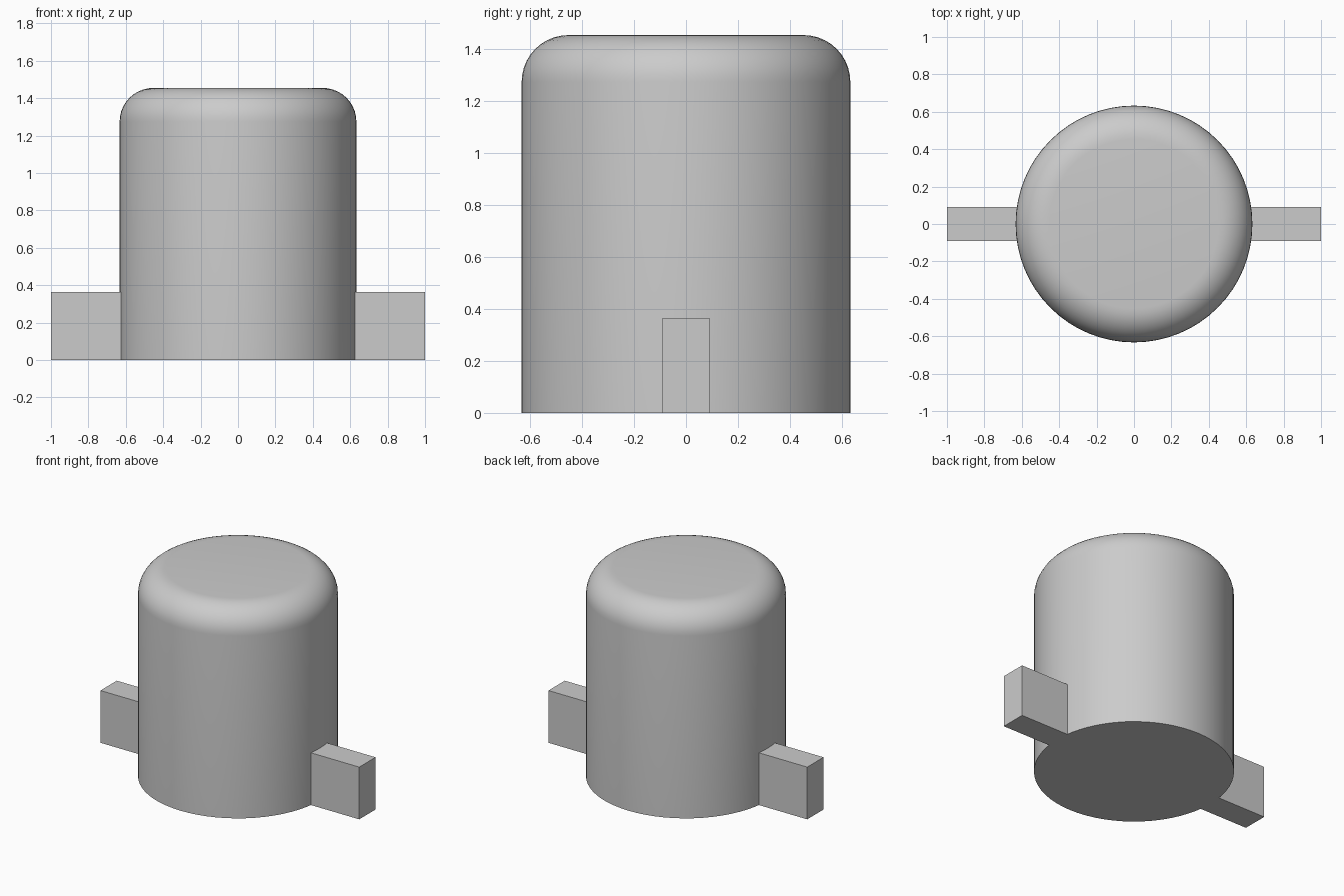
import bpy
import bmesh
import math

cube = bpy.data.objects.get("Cube")
if cube:
    bpy.data.objects.remove(cube, do_unlink=True)

RADIUS, HEIGHT, FILLET = 0.633, 1.455, 0.18
TAB_HALF_WIDTH, TAB_HEIGHT = 0.09, 0.365

# Single plain grey
grey = bpy.data.materials.new("plain_grey")
grey.use_nodes = True
colour = (0.6, 0.6, 0.6, 1)
grey.diffuse_color = colour
grey.node_tree.nodes["Principled BSDF"].inputs["Base Color"].default_value = colour


def add_object(name, bm):
    mesh = bpy.data.meshes.new(name)
    bm.to_mesh(mesh)
    bm.free()
    mesh.materials.append(grey)
    obj = bpy.data.objects.new(name, mesh)
    bpy.context.collection.objects.link(obj)
    return obj


# Round body with a filleted top rim and a flat base
bm = bmesh.new()
bmesh.ops.create_cone(bm, cap_ends=True, segments=64, radius1=RADIUS,
                      radius2=RADIUS, depth=HEIGHT)
bmesh.ops.translate(bm, verts=bm.verts, vec=(0, 0, HEIGHT / 2))
rim = [e for e in bm.edges if all(v.co.z > HEIGHT - 0.01 for v in e.verts)]
bmesh.ops.bevel(bm, geom=rim, offset=FILLET, segments=10, profile=0.5,
                affect='EDGES')
body = add_object("body", bm)
bpy.ops.object.select_all(action='DESELECT')
body.select_set(True)
bpy.context.view_layer.objects.active = body
bpy.ops.object.shade_smooth_by_angle(angle=math.radians(35))

# Flat tabs on both sides, their inner ends just meeting the body
inner = math.sqrt(RADIUS ** 2 - TAB_HALF_WIDTH ** 2) - 0.002
for name, side in (("left_tab", 1), ("right_tab", -1)):
    bm = bmesh.new()
    bmesh.ops.create_cube(bm, size=1)
    bmesh.ops.scale(bm, verts=bm.verts,
                    vec=(1 - inner, 2 * TAB_HALF_WIDTH, TAB_HEIGHT))
    bmesh.ops.translate(bm, verts=bm.verts,
                        vec=(side * (1 + inner) / 2, 0, TAB_HEIGHT / 2))
    add_object(name, bm)
